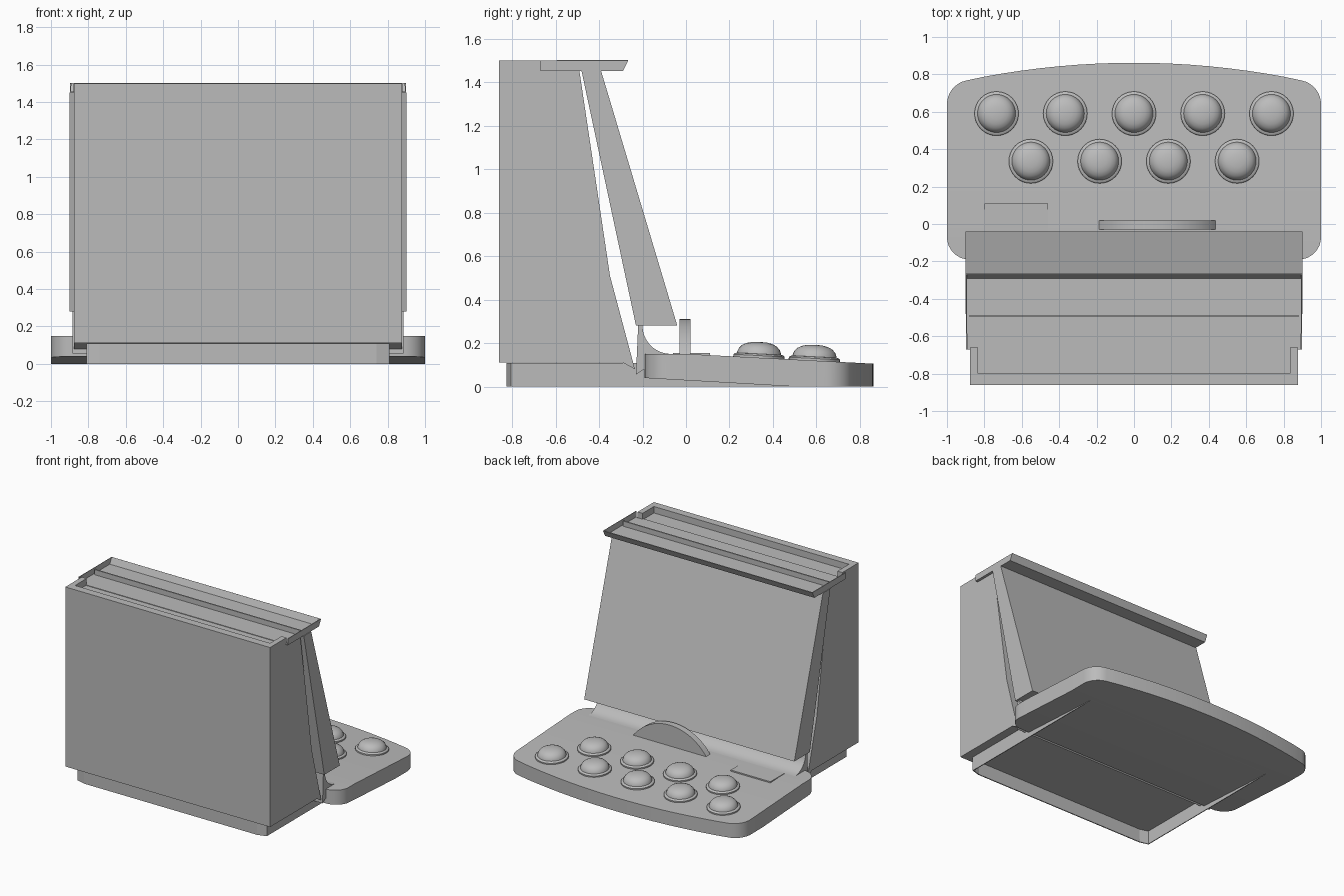
import bpy, bmesh, math
from mathutils import Vector, Matrix

cube = bpy.data.objects.get("Cube")
if cube:
    bpy.data.objects.remove(cube, do_unlink=True)

grey = bpy.data.materials.new("plain grey")
grey.use_nodes = True
grey.diffuse_color = (0.5, 0.5, 0.5, 1)
grey.node_tree.nodes["Principled BSDF"].inputs["Base Color"].default_value = (0.5, 0.5, 0.5, 1)


def finish(name, bm, smooth=False):
    mesh = bpy.data.meshes.new(name)
    bm.to_mesh(mesh)
    bm.free()
    mesh.materials.append(grey)
    obj = bpy.data.objects.new(name, mesh)
    bpy.context.collection.objects.link(obj)
    if smooth:
        bpy.ops.object.select_all(action='DESELECT')
        obj.select_set(True)
        bpy.context.view_layer.objects.active = obj
        bpy.ops.object.shade_smooth_by_angle(angle=math.radians(35))
    return obj


def prism(points, axis, low, high):
    """Extrude a 2D outline: axis 0 uses (y, z), 1 uses (x, z), 2 uses (x, y)."""
    bm = bmesh.new()

    def place(p):
        p = list(p)
        p.insert(axis, low)
        return bm.verts.new(p)
    face = bm.faces.new([place(p) for p in points])
    new = bmesh.ops.extrude_face_region(bm, geom=[face])["geom"]
    step = Vector([high - low if i == axis else 0 for i in range(3)])
    bmesh.ops.translate(bm, vec=step, verts=[g for g in new if isinstance(g, bmesh.types.BMVert)])
    bmesh.ops.recalc_face_normals(bm, faces=bm.faces)
    return bm


def side_part(name, points, half, smooth=False):
    return finish(name, prism(points, 0, -half, half), smooth)


def box(name, x0, x1, y0, y1, z0, z1):
    return finish(name, prism([(x0, y0), (x1, y0), (x1, y1), (x0, y1)], 2, z0, z1))


def arc(cx, cy, r, start, end, n):
    angles = [math.radians(start + (end - start) * i / n) for i in range(n + 1)]
    return [(cx + r * math.cos(a), cy + r * math.sin(a)) for a in angles]


def open_side(bm, sign):
    bm.normal_update()
    faces = [f for f in bm.faces if f.normal.z * sign > 0.9]
    bmesh.ops.delete(bm, geom=faces, context='FACES')


# Cabinet with a recessed top and raised rim
side_part("cabinet", [(-.86, .11), (-.29, .11), (-.49, 1.45), (-.86, 1.45)], .877)
box("back_rim", -.877, .877, -.86, -.8, 1.45, 1.5)
for side, sx in (("right", -1), ("left", 1)):
    a, b = sorted((sx * .877, sx * .835))
    box(side + "_rim", a, b, -.8, -.66, 1.45, 1.5)
box("top_divider", -.88, .88, -.497, -.487, 1.45, 1.495)

# Open tray that overhangs the screen
bm = prism([(-.67, 1.451), (-.29, 1.451), (-.265, 1.5), (-.67, 1.5)], 0, -.897, .897)
open_side(bm, 1)
bmesh.ops.delete(bm, geom=[f for f in bm.faces if f.normal.y < -.9], context='FACES')
tray = finish("top_tray", bm)
tray.modifiers.new("thickness", 'SOLIDIFY').thickness = .006

# Leaning screen, lower panel and the cove that joins them to the deck
side_part("screen", [(-.48, 1.45), (-.23, .28), (-.04, .28), (-.39, 1.45)], .9)
side_part("lower_panel", [(-.355, .53), (-.235, .08), (-.29, .11)], .877)
cove = [(-.22, .28), (-.2, .28)] + arc(-.07, .28, .13, 180, 270, 10)[1:]
side_part("cove", cove + [(-.07, .1), (-.2, .075), (-.23, .055)], .885, True)

# Hollow base
corner = [(.81, .5), (.81, -.805), (.74, -.825)]
bm = prism(corner + [(-x, y) for x, y in reversed(corner)], 2, 0, .109)
open_side(bm, -1)
base = finish("base", bm)
base.modifiers.new("thickness", 'SOLIDIFY').thickness = .008


# Control deck with rounded corners, bowed front edge and sloping top
def deck_top(y):
    return .15 - .052 * max(y, 0)


half = arc(.88, -.07, .12, -90, 0, 8) + arc(.87, .64, .13, 0, 78, 8)
bow = [(x, .862 - .092 * (x / .89) ** 2) for x in [.8 - .1 * i for i in range(17)]]
outline = half + bow + [(-x, y) for x, y in reversed(half)]
bm = prism(outline, 2, 0, 1)
for y in (0, .5):
    bmesh.ops.bisect_plane(bm, geom=bm.verts[:] + bm.edges[:] + bm.faces[:],
                           plane_co=(0, y, 0), plane_no=(0, 1, 0))
for v in bm.verts:
    v.co.z = deck_top(v.co.y) if v.co.z > .5 else .04 * max(0, .5 - v.co.y) / .7
finish("control_deck", bm, True)

# Card plate and half-round dial on the deck
box("card_plate", -.8, -.46, -.06, .11, .13, .154)
dial = arc(.125, -.073, .383, 35, 145, 32)
finish("dial", prism(dial, 1, -.03, .02), True)

# Domed buttons in two rows
profile = [(.118, -.01), (.118, .01), (.112, .016), (.102, .018), (.1, .026),
           (.094, .04), (.08, .055), (.06, .065), (.035, .071), (0, .073)]


def button(name, x, y):
    bm = bmesh.new()
    verts = [bm.verts.new((r, 0, z)) for r, z in profile]
    edges = [bm.edges.new(pair) for pair in zip(verts, verts[1:])]
    bmesh.ops.spin(bm, geom=verts + edges, cent=(0, 0, 0), axis=(0, 0, 1),
                   angle=math.tau, steps=32)
    bmesh.ops.remove_doubles(bm, verts=bm.verts, dist=.0005)
    bmesh.ops.recalc_face_normals(bm, faces=bm.faces)
    tilt = Matrix.Translation((x, y, deck_top(y))) @ Matrix.Rotation(-.052, 4, 'X')
    bmesh.ops.transform(bm, matrix=tilt, verts=bm.verts)
    finish(name, bm, True)


for row, y, count in (("front", .335, 4), ("rear", .59, 5)):
    for i in range(count):
        button(f"{row}_button_{i + 1}", .3675 * (i - (count - 1) / 2), y)
